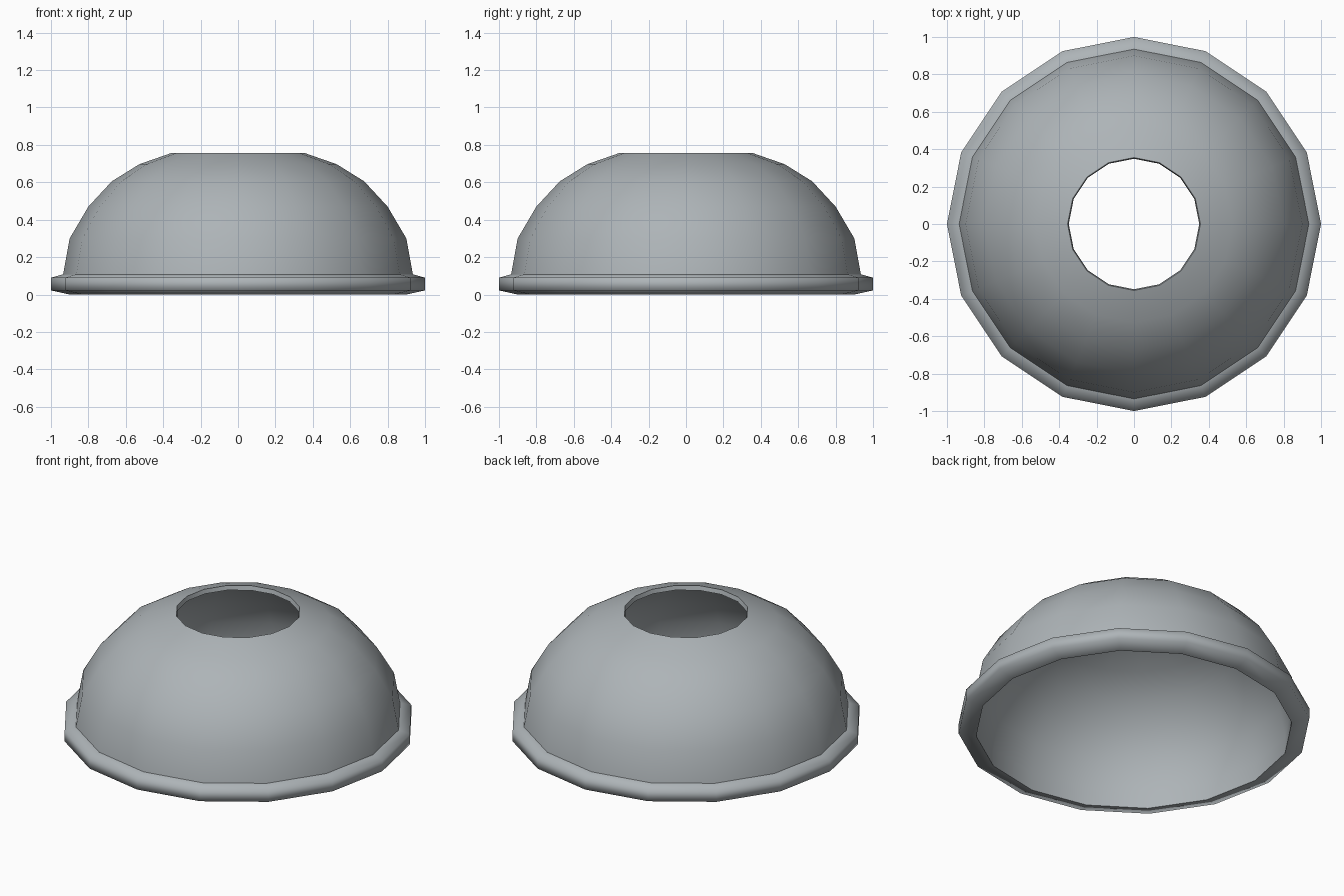
import bpy, bmesh, math

if "Cube" in bpy.data.objects:
    bpy.data.objects.remove(bpy.data.objects["Cube"])

SIDES = 16

# Closed lathe profile: (radius, height, crease ring?)
profile = [
    # outer dome, top to bottom
    (0.355, 0.757, True), (0.527, 0.697, False), (0.675, 0.605, False),
    (0.80, 0.47, False), (0.90, 0.30, False), (0.935, 0.108, True),
    # rolled rim
    (1.0, 0.09, False), (1.0, 0.022, False), (0.90, 0.0, True),
    # inner dome, bottom to top
    (0.90, 0.11, False), (0.868, 0.29, False), (0.775, 0.452, False),
    (0.656, 0.58, False), (0.513, 0.67, False), (0.349, 0.73, True),
]


def lathe(name, points):
    bm = bmesh.new()
    rings = []
    for r, z, _ in points:
        rings.append([bm.verts.new((r * math.cos(2 * math.pi * i / SIDES),
                                    r * math.sin(2 * math.pi * i / SIDES), z))
                      for i in range(SIDES)])
    for a, b in zip(rings, rings[1:] + rings[:1]):
        for i in range(SIDES):
            j = (i + 1) % SIDES
            bm.faces.new((a[i], b[i], b[j], a[j])).smooth = True
    bmesh.ops.recalc_face_normals(bm, faces=bm.faces[:])
    # keep the lip and rim borders crisp
    for ring, (_, _, crease) in zip(rings, points):
        if crease:
            for i in range(SIDES):
                bm.edges.get((ring[i], ring[(i + 1) % SIDES])).smooth = False
    mesh = bpy.data.meshes.new(name)
    bm.to_mesh(mesh)
    bm.free()
    obj = bpy.data.objects.new(name, mesh)
    bpy.context.collection.objects.link(obj)
    return obj


# Hollow dome with open top and flanged rim
dome = lathe("dome_shade", profile)

# Dark steel grey
steel = bpy.data.materials.new("steel_grey")
steel.diffuse_color = (0.42, 0.455, 0.475, 1.0)
steel.use_nodes = True
steel.node_tree.nodes["Principled BSDF"].inputs["Base Color"].default_value = steel.diffuse_color
dome.data.materials.append(steel)
